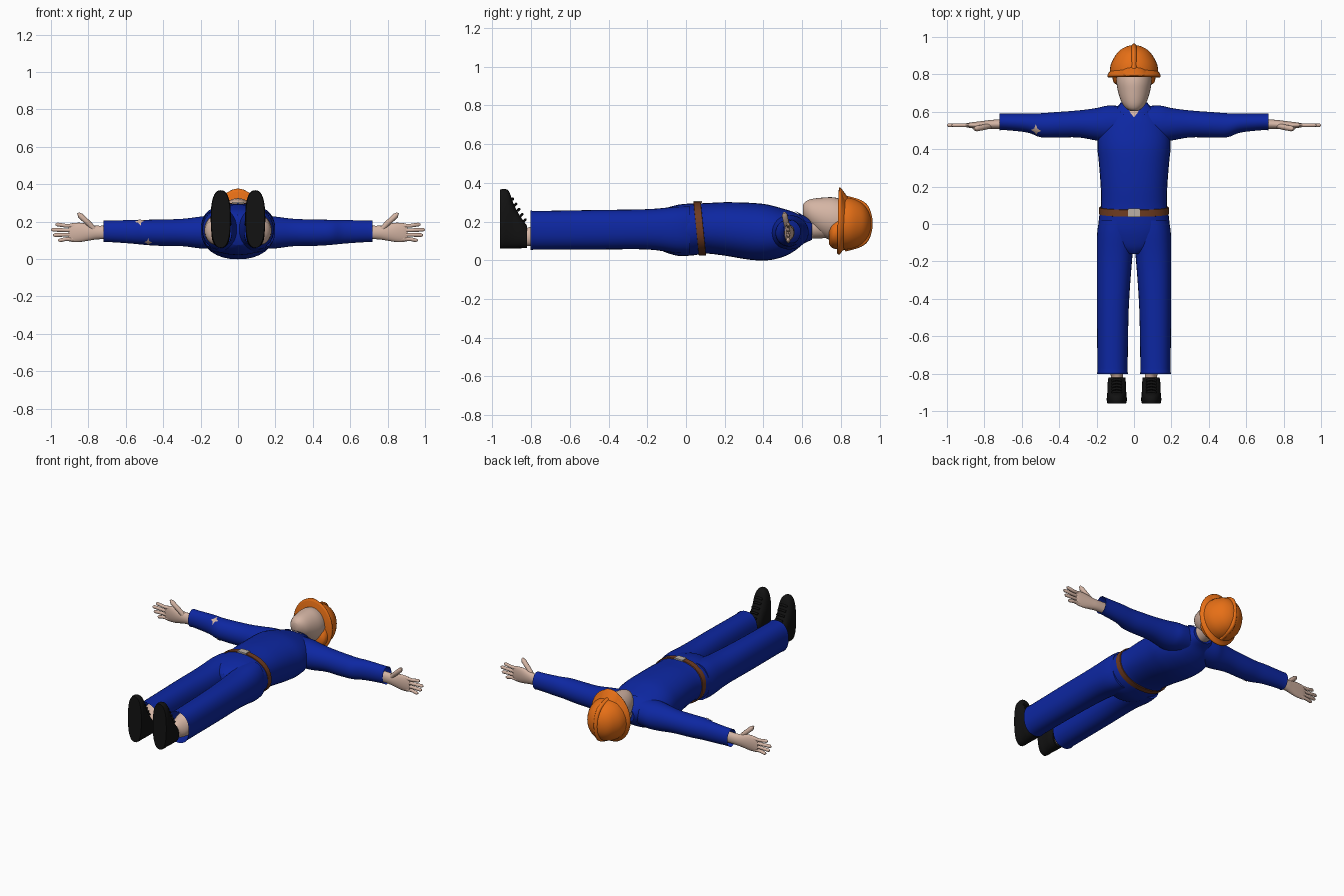
import bpy, bmesh, math
from mathutils import Vector

if "Cube" in bpy.data.objects:
    bpy.data.objects.remove(bpy.data.objects["Cube"], do_unlink=True)


def material(name, r, g, b):
    m = bpy.data.materials.new(name)
    m.use_nodes = True
    m.diffuse_color = (r, g, b, 1)
    bsdf = next(n for n in m.node_tree.nodes if n.type == 'BSDF_PRINCIPLED')
    bsdf.inputs["Base Color"].default_value = (r, g, b, 1)
    bsdf.inputs["Roughness"].default_value = 0.7
    return m


BLUE = material("overall_blue", 0.004, 0.02, 0.36)
SKIN = material("skin", 0.66, 0.46, 0.37)
ORANGE = material("helmet_orange", 0.8, 0.16, 0.008)
BROWN = material("belt_brown", 0.16, 0.045, 0.015)
BLACK = material("shoe_black", 0.006, 0.006, 0.006)
BUCKLE = material("buckle_metal", 0.5, 0.44, 0.38)


def add_mirror(obj):
    obj.modifiers.new("Mirror", 'MIRROR').use_mirror_merge = False


def finish(name, bm, mat, mirror=False):
    bmesh.ops.recalc_face_normals(bm, faces=bm.faces)
    me = bpy.data.meshes.new(name)
    bm.to_mesh(me)
    bm.free()
    me.materials.append(mat)
    me.shade_smooth()
    me.set_sharp_from_angle(angle=math.radians(45))
    obj = bpy.data.objects.new(name, me)
    bpy.context.collection.objects.link(obj)
    if mirror:
        add_mirror(obj)
    return obj


def spline(rows, steps=4):
    """Catmull-Rom interpolation between cross-sections."""
    pts = [Vector(r) for r in rows]
    out = []
    for i in range(len(pts) - 1):
        a, b, c, d = pts[max(i - 1, 0)], pts[i], pts[i + 1], pts[min(i + 2, len(pts) - 1)]
        for k in range(steps):
            t = k / steps
            out.append(0.5 * (2 * b + (c - a) * t + (2 * a - 5 * b + 4 * c - d) * t * t
                              + (3 * b - a - 3 * c + d) * t ** 3))
    return out + [pts[-1]]


def loft(name, rows, mat, axis='y', power=2.0, caps=(True, True), mirror=False,
         steps=4, shear=0.0, segs=32):
    """Rows hold: position on axis, two centre values, two half sizes."""
    bm = bmesh.new()
    rings = []
    for p, cu, cz, hu, hz in spline(rows, steps):
        ring = []
        for k in range(segs):
            a = math.tau * k / segs
            c, s = math.cos(a), math.sin(a)
            u = cu + hu * math.copysign(abs(c) ** (2 / power), c)
            z = cz + hz * math.copysign(abs(s) ** (2 / power), s)
            q = p + shear * (cz - z)
            ring.append(bm.verts.new((u, q, z) if axis == 'y' else (q, u, z)))
        rings.append(ring)
    for r0, r1 in zip(rings, rings[1:]):
        for k in range(segs):
            n = (k + 1) % segs
            bm.faces.new((r0[k], r0[n], r1[n], r1[k]))
    for use, ring in zip(caps, (rings[0], rings[-1])):
        if use:
            bm.faces.new(ring)
    return finish(name, bm, mat, mirror)


def tube(name, points, radius, mat, mirror=False, taper=True):
    cu = bpy.data.curves.new(name, 'CURVE')
    cu.dimensions = '3D'
    cu.bevel_depth = radius
    cu.bevel_resolution = 3
    cu.use_fill_caps = True
    sp = cu.splines.new('POLY')
    sp.points.add(len(points) - 1)
    for sp_pt, p in zip(sp.points, points):
        sp_pt.co = (*p, 1)
    if taper:
        sp.points[-1].radius = 0.4
    cu.materials.append(mat)
    obj = bpy.data.objects.new(name, cu)
    bpy.context.collection.objects.link(obj)
    if mirror:
        add_mirror(obj)


def patch(name, outline, target, mat, offset, mirror=False, rings=5):
    """Thin cloth or skin plate that hugs the target surface."""
    bm = bmesh.new()
    pts = []
    for a, b in zip(outline, outline[1:] + outline[:1]):
        pts += [Vector(a).lerp(Vector(b), k / 3) for k in range(3)]
    mid = sum(pts, Vector()) / len(pts)
    loops = [[bm.verts.new(mid.lerp(p, r / rings)) for p in pts] for r in range(1, rings + 1)]
    hub = bm.verts.new(mid)
    for k in range(len(pts)):
        n = (k + 1) % len(pts)
        bm.faces.new((hub, loops[0][k], loops[0][n]))
        for l0, l1 in zip(loops, loops[1:]):
            bm.faces.new((l0[k], l1[k], l1[n], l0[n]))
    obj = finish(name, bm, mat, mirror)
    wrap = obj.modifiers.new("Wrap", 'SHRINKWRAP')
    wrap.target = target
    wrap.wrap_mode = 'ABOVE_SURFACE'
    wrap.offset = offset


# Overalls: torso with hips
torso = loft("torso", [
    (-.16, 0, .155, .05, .08), (-.12, 0, .155, .14, .108), (-.04, 0, .155, .188, .132),
    (.04, 0, .16, .186, .134), (.1, 0, .165, .176, .13), (.2, 0, .162, .178, .138),
    (.33, 0, .15, .188, .147), (.42, 0, .144, .196, .144), (.5, 0, .142, .185, .125),
    (.56, 0, .148, .15, .1), (.61, 0, .155, .105, .068), (.65, 0, .155, .07, .05)], BLUE, power=2.2)

# Trouser legs, open at the hem
loft("trouser_leg", [
    (-.795, .115, .155, .084, .103), (-.77, .115, .155, .081, .1), (-.45, .113, .158, .085, .102),
    (-.2, .105, .16, .094, .104), (-.05, .097, .157, .1, .12), (.02, .092, .157, .094, .122)],
    BLUE, power=2.3, caps=(False, True), mirror=True)

# Sleeves, open at the cuff
sleeve = loft("sleeve", [
    (.06, .535, .15, .095, .085), (.14, .535, .145, .098, .088), (.2, .533, .142, .087, .085),
    (.3, .535, .142, .072, .073), (.42, .53, .141, .068, .07), (.5, .528, .143, .064, .067),
    (.57, .54, .146, .051, .063), (.69, .546, .148, .044, .057), (.72, .546, .148, .046, .058)],
    BLUE, axis='x', caps=(True, False), mirror=True)

# Torn holes on the right sleeve
def tear(name, x, angle, size):
    c, s = math.cos(angle), math.sin(angle)
    outline = []
    for k in range(8):
        r = size * (1 if k % 2 == 0 else 0.42)
        u, v = r * math.cos(math.tau * k / 8), r * math.sin(math.tau * k / 8) * 1.3
        outline.append((x + u, .53 + .066 * c - v * s, .143 + .068 * s + v * c))
    patch(name, outline, sleeve, SKIN, .003)


tear("sleeve_tear_upper", -.525, math.radians(118), .03)
tear("sleeve_tear_lower", -.48, math.radians(228), .022)

# Collar and open neckline
patch("neckline", [(-.035, .62, .235), (.035, .62, .235), (0, .572, .25)], torso, SKIN, .002)
patch("collar", [(.004, .565, .25), (.034, .565, .25), (.095, .615, .2), (.068, .648, .19),
                 (.035, .625, .22)], torso, BLUE, .007, mirror=True)

# Belt and buckle
loft("belt", [(y, 0, .163, h + .186, h + .139) for y, h in
              ((.052, -.006), (.053, 0), (.089, 0), (.09, -.006))],
     BROWN, power=2.2, caps=(False, False), steps=1, shear=.1)
bm = bmesh.new()
bmesh.ops.create_cube(bm, size=1)
for v in bm.verts:
    v.co = Vector((v.co.x * .062, .06 + v.co.y * .044, .301 + v.co.z * .009))
finish("belt_buckle", bm, BUCKLE)

# Lower legs and shoes
loft("ankle", [(-.85, .09, .118, .033, .045), (-.8, .093, .125, .034, .05),
               (-.74, .115, .15, .06, .075), (-.6, .115, .155, .065, .08)], SKIN, mirror=True)
loft("shoe", [
    (-.96, .092, .213, .05, .152), (-.94, .092, .214, .054, .154), (-.915, .092, .209, .052, .148),
    (-.89, .092, .176, .05, .115), (-.86, .092, .148, .05, .086), (-.82, .092, .12, .045, .057)],
    BLACK, power=2.5, mirror=True)
for i in range(5):
    y, z = -.9 + .016 * i, .312 - .027 * i
    tube("shoe_lace", [(.065, y, z), (.092, y + .006, z + .006), (.119, y, z)], .007,
         BLACK, mirror=True, taper=False)

# Hands with the thumbs up
loft("palm", [
    (.62, .535, .145, .026, .038), (.74, .533, .142, .025, .036), (.79, .53, .142, .023, .042),
    (.84, .528, .143, .019, .051), (.885, .528, .142, .013, .05), (.905, .528, .141, .008, .045)],
    SKIN, axis='x', mirror=True)
for name, base, tip, reach in (("index_finger", .178, .185, .975), ("middle_finger", .154, .157, 1),
                               ("ring_finger", .13, .128, .99), ("little_finger", .107, .1, .962)):
    tube(name, [(.87, .528, base), (.92, .528, base), (reach - .01, .528, tip), (reach, .528, tip)],
         .0105, SKIN, mirror=True)
tube("thumb", [(.77, .525, .16), (.8, .518, .192), (.843, .51, .232), (.855, .508, .246)],
     .015, SKIN, mirror=True)

# Head and neck
loft("neck", [(.57, 0, .165, .055, .06), (.66, 0, .172, .055, .06), (.74, 0, .18, .06, .065)], SKIN)
loft("head", [
    (.604, 0, .26, .018, .025), (.618, 0, .256, .042, .048), (.65, 0, .242, .066, .075),
    (.71, 0, .222, .086, .102), (.77, 0, .212, .094, .112), (.85, 0, .2, .085, .1)], SKIN)

# Helmet: shell, brim with peak, nape band and ridge
loft("helmet_shell", [
    (.79, 0, .19, .131, .137), (.85, 0, .19, .125, .132), (.9, 0, .19, .1, .112),
    (.93, 0, .19, .074, .084), (.95, 0, .19, .038, .046), (.956, 0, .19, .008, .01)], ORANGE)
loft("helmet_brim", [
    (.784, 0, .197, .138, .162), (.788, 0, .199, .142, .168), (.797, 0, .2, .142, .17),
    (.81, 0, .195, .134, .148), (.825, 0, .19, .12, .13)], ORANGE, shear=-.02)
loft("helmet_peak", [(.79, 0, .285, .085, .088), (.8, 0, .285, .085, .088),
                     (.84, 0, .26, .06, .06)], ORANGE)
loft("helmet_nape", [(.738, 0, .135, .07, .05), (.755, 0, .138, .108, .074),
                     (.79, 0, .15, .115, .095)], ORANGE)
tube("helmet_ridge", [(p[0], p[1], p[2]) for p in spline([
    (0, .82, .322), (0, .9, .298), (0, .936, .262), (0, .951, .19), (0, .936, .118),
    (0, .9, .082), (0, .82, .058)])], .014, ORANGE, taper=False)
